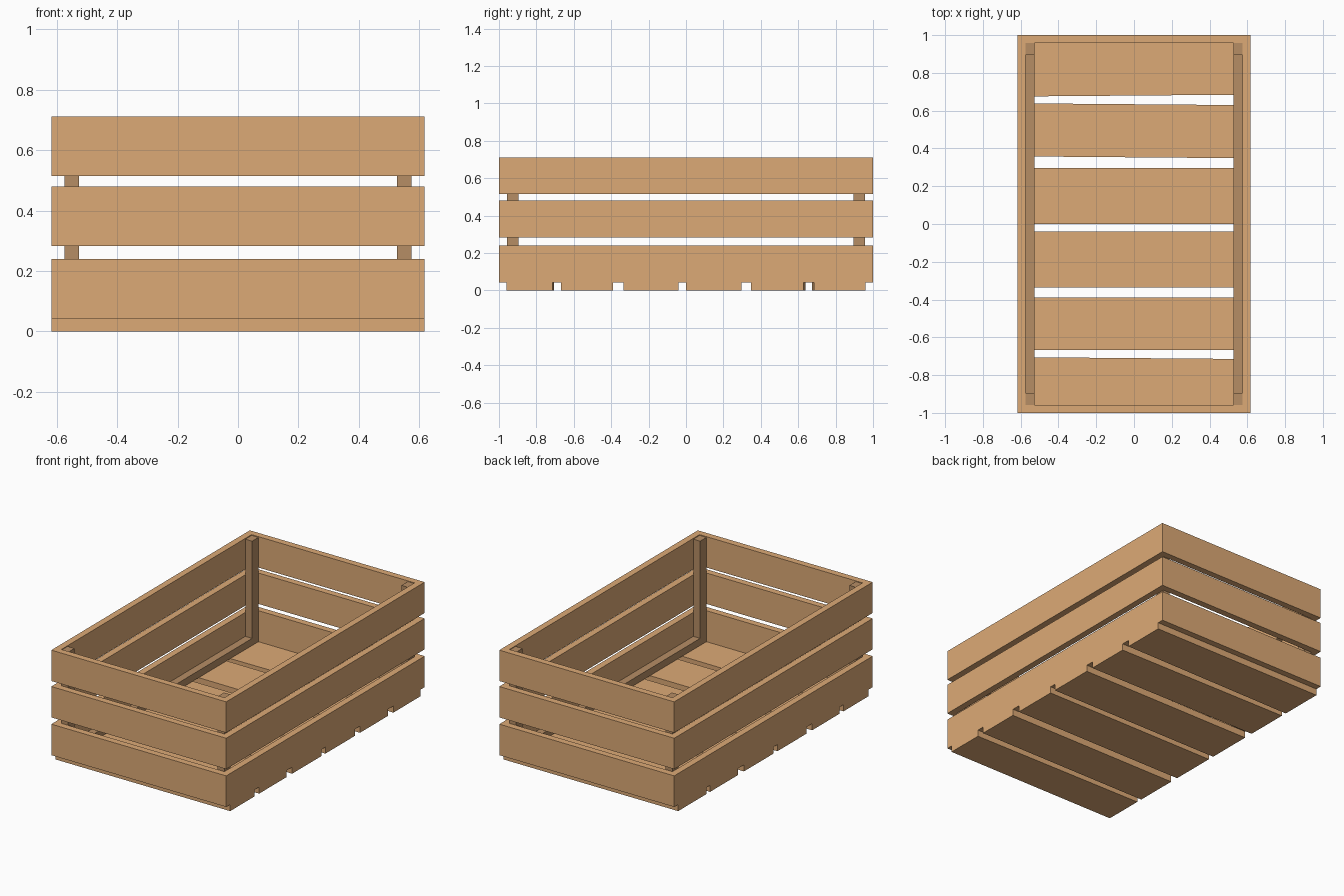
import bpy, bmesh

if "Cube" in bpy.data.objects:
    bpy.data.objects.remove(bpy.data.objects["Cube"])

W, L, H, T = 0.617, 1.0, 0.712, 0.042   # half width, half length, height, board thickness


def material(name, color):
    m = bpy.data.materials.new(name)
    m.diffuse_color = color
    m.use_nodes = True
    m.node_tree.nodes["Principled BSDF"].inputs["Base Color"].default_value = m.diffuse_color
    return m


light_wood = material("light_wood", (0.72, 0.40, 0.18, 1))
dark_wood = material("dark_wood", (0.47, 0.27, 0.13, 1))


def box(name, x, y, z, mat, skew=(0, 0)):
    """Box from (min, max) ranges; skew shifts the low and high y edges up at -x, down at +x."""
    bm = bmesh.new()
    bmesh.ops.create_cube(bm, size=1)
    for v in bm.verts:
        sx, sy, sz = (int(c > 0) for c in v.co)
        v.co = (x[sx], y[sy] + skew[sy] * (1 - 2 * sx), z[sz])
    mesh = bpy.data.meshes.new(name)
    bm.to_mesh(mesh)
    bm.free()
    mesh.materials.append(mat)
    obj = bpy.data.objects.new(name, mesh)
    bpy.context.collection.objects.link(obj)
    return obj


# Floor planks, a few of them cut slightly crooked
planks = [
    (-0.96, -0.710, (0, 0.005)),
    (-0.668, -0.39, (0, 0)),
    (-0.335, -0.04, (0, 0)),
    (0.0, 0.297, (0, 0)),
    (0.353, 0.634, (0.005, 0.005)),
    (0.680, 0.96, (-0.005, 0)),
]
for y0, y1, skew in planks:
    box("floor_plank", (-W, W), (y0, y1), (0, T), light_wood, skew)

# Three rows of wall slats
for z0, z1 in ((T, 0.24), (0.283, 0.48), (0.515, H)):
    box("front_slat", (-W, W), (-L, -L + T), (z0, z1), light_wood)
    box("back_slat", (-W, W), (L - T, L), (z0, z1), light_wood)
    for s in (-1, 1):
        xs = sorted((s * W, s * (W - T)))
        box("side_slat", xs, (-L + T, L - T), (z0, z1), light_wood)

# Corner posts and the floor rails between them
for s in (-1, 1):
    xs = sorted((s * 0.527, s * (W - T)))
    for t in (-1, 1):
        ys = sorted((t * 0.895, t * (L - T)))
        box("corner_post", xs, ys, (T, H - 0.005), dark_wood)
    box("floor_rail", xs, (-0.895, 0.895), (T, 0.087), dark_wood)
